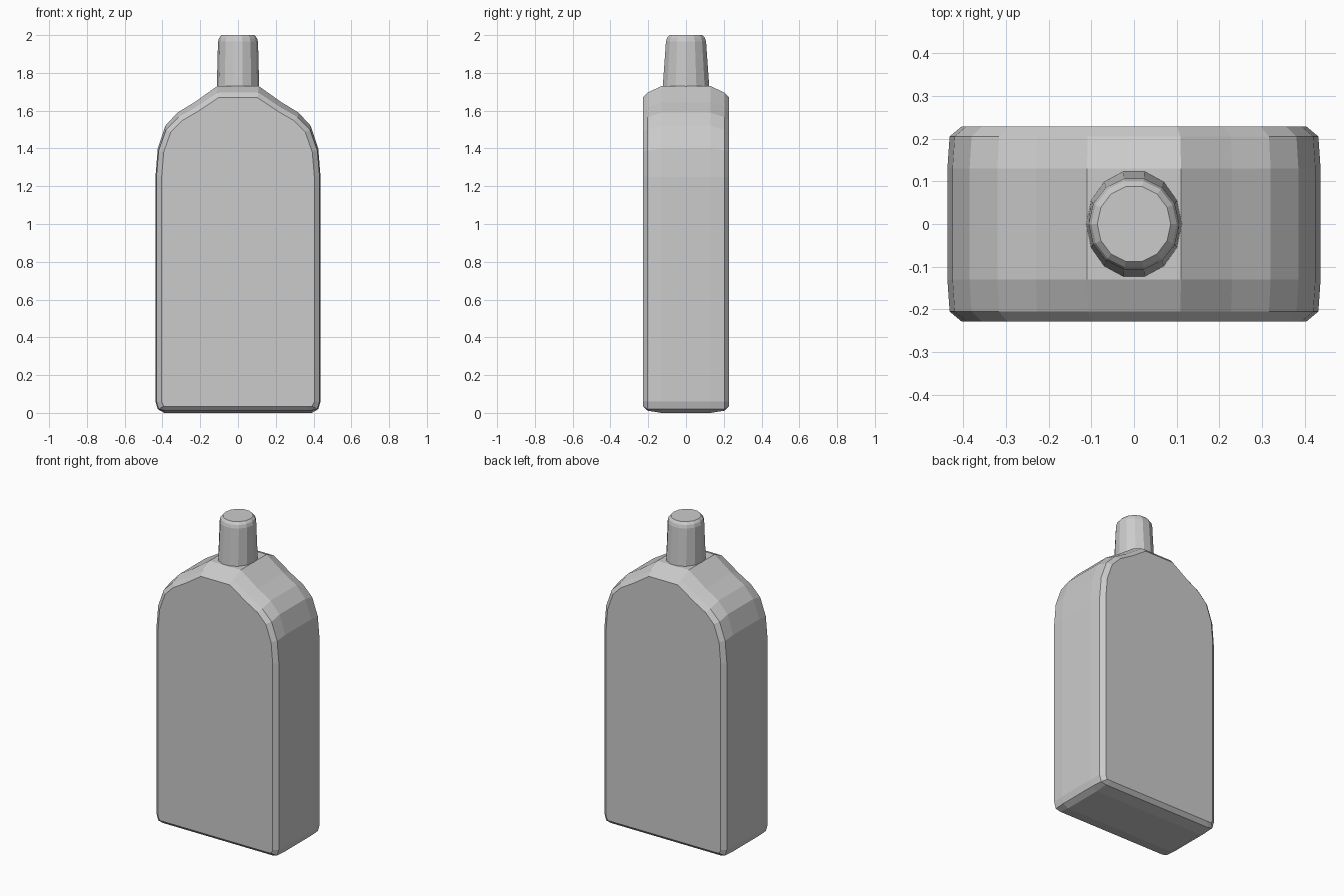
import bpy, bmesh, math

cube = bpy.data.objects.get("Cube")
if cube:
    bpy.data.objects.remove(cube, do_unlink=True)

grey = bpy.data.materials.new("plain grey")
grey.use_nodes = True
colour = (0.6, 0.6, 0.6, 1)
grey.diffuse_color = colour
grey.node_tree.nodes["Principled BSDF"].inputs["Base Color"].default_value = colour


def loft(name, rings):
    """Skin a list of equal-length point rings and cap both ends."""
    bm = bmesh.new()
    loops = [[bm.verts.new(p) for p in ring] for ring in rings]
    n = len(loops[0])
    for a, b in zip(loops, loops[1:]):
        for i in range(n):
            j = (i + 1) % n
            bm.faces.new((a[i], a[j], b[j], b[i]))
    bm.faces.new(loops[0])
    bm.faces.new(loops[-1])
    bmesh.ops.recalc_face_normals(bm, faces=bm.faces)
    mesh = bpy.data.meshes.new(name)
    bm.to_mesh(mesh)
    bm.free()
    mesh.materials.append(grey)
    obj = bpy.data.objects.new(name, mesh)
    bpy.context.collection.objects.link(obj)
    return obj


# Body: half outline of the flask, mirrored in x
half = [(0.39, 0.0), (0.425, 0.02), (0.437, 0.06), (0.437, 1.25), (0.425, 1.40),
        (0.385, 1.52), (0.32, 1.59), (0.23, 1.645), (0.11, 1.73)]
outline = half + [(-x, z) for x, z in reversed(half)]


def body_ring(y, side, low, drop):
    """Outline at depth y, pulled in at the sides, base and shoulders."""
    ring = []
    for x, z in outline:
        shoulder = max(0, (z - 1.25) / 0.48)
        ring.append((x * (1 - side), y, max(z, low) - drop * shoulder))
    return ring


# depth, side inset, base lift, shoulder drop
sections = [(0.228, 0.075, 0.035, 0.06), (0.205, 0.012, 0.012, 0.035), (0.13, 0, 0, 0)]
rings = [body_ring(-y, *s) for y, *s in sections]
rings += [body_ring(y, *s) for y, *s in reversed(sections)]
loft("flask_body", rings)

# Neck: slightly tapered, with a chamfered closed top
SIDES = 14
neck = [(0.112, 0.127, 1.70), (0.112, 0.126, 1.73), (0.106, 0.109, 1.965),
        (0.100, 0.103, 1.985), (0.086, 0.090, 2.0)]
loft("neck", [[(rx * math.cos(math.tau * i / SIDES), ry * math.sin(math.tau * i / SIDES), z)
               for i in range(SIDES)] for rx, ry, z in neck])
